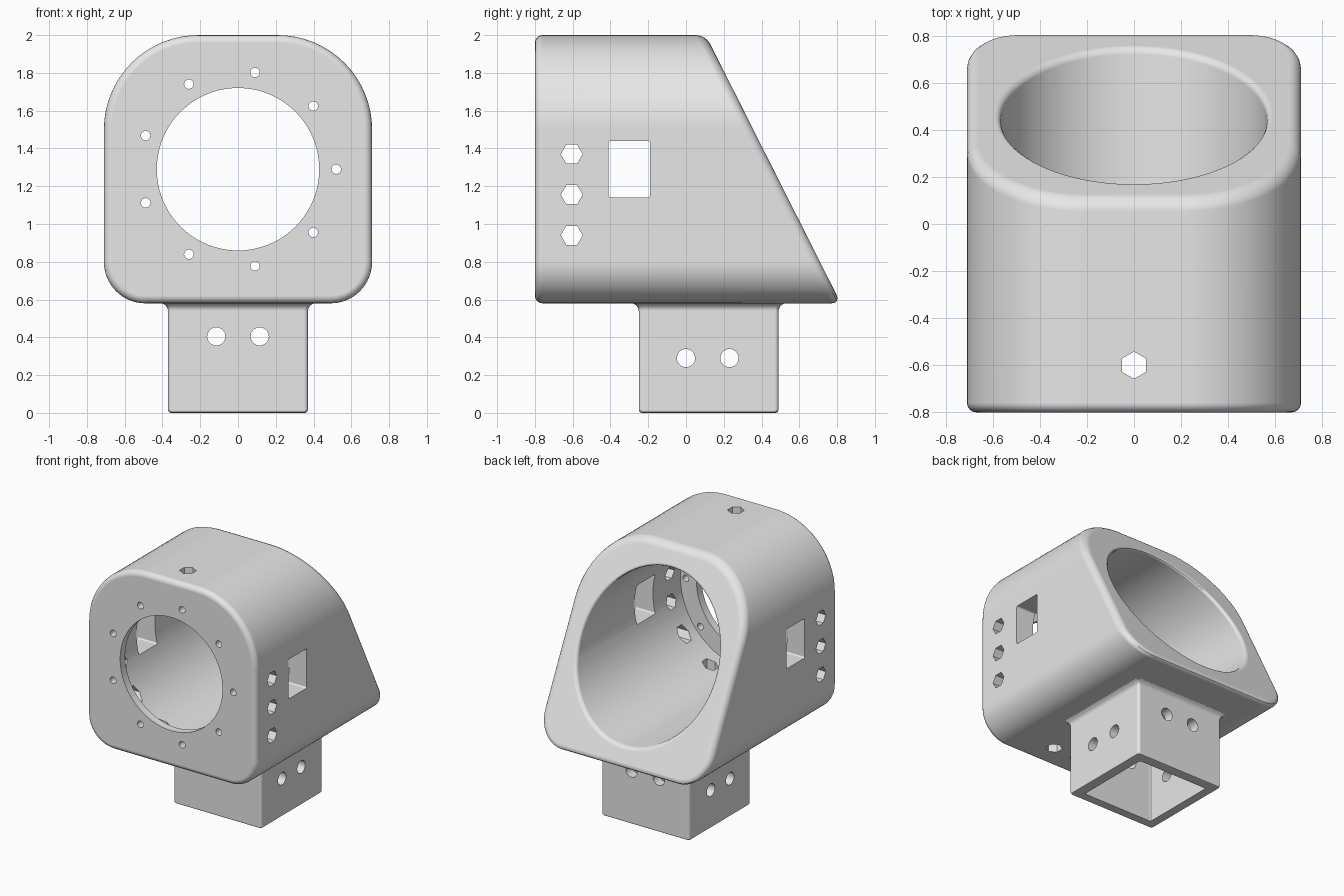
import bpy, bmesh
from math import sin, cos, pi, radians, hypot

if "Cube" in bpy.data.objects:
    bpy.data.objects.remove(bpy.data.objects["Cube"], do_unlink=True)

grey = bpy.data.materials.new("plain_grey")
grey.use_nodes = True
grey.diffuse_color = (0.8, 0.8, 0.8, 1)
grey.node_tree.nodes["Principled BSDF"].inputs["Base Color"].default_value = (0.8, 0.8, 0.8, 1)

BORE_Z, BORE_R = 1.29, 0.565


def slant(u, v):
    """Depth of the sloping rear face at height v."""
    return 0.82 - (v - 0.58) * 0.504


def circle(cu, cv, r, n=24, start=0.0):
    return [(cu + r * cos(start + 2 * pi * i / n), cv + r * sin(start + 2 * pi * i / n))
            for i in range(n)]


def rounded_rect(u0, u1, v0, v1, low, high, n=6):
    corners = [(u1 - high, v1 - high, high), (u0 + high, v1 - high, high),
               (u0 + low, v0 + low, low), (u1 - low, v0 + low, low)]
    return [(cu + r * cos(pi / 2 * (k + i / n)), cv + r * sin(pi / 2 * (k + i / n)))
            for k, (cu, cv, r) in enumerate(corners) for i in range(n + 1)]


def loft(name, axis, rings):
    """Skin closed rings, each a loop and its position (or function) on the axis."""
    place = {"X": lambda u, v, w: (w, u, v),
             "Y": lambda u, v, w: (u, w, v),
             "Z": lambda u, v, w: (u, v, w)}[axis]
    bm = bmesh.new()
    rows = [[bm.verts.new(place(u, v, w(u, v) if callable(w) else w)) for u, v in loop]
            for loop, w in rings]
    for a, b in zip(rows, rows[1:]):
        for i in range(len(a)):
            j = (i + 1) % len(a)
            bm.faces.new((a[i], a[j], b[j], b[i]))
    bm.faces.new(rows[0])
    bm.faces.new(rows[-1])
    bmesh.ops.recalc_face_normals(bm, faces=bm.faces[:])
    mesh = bpy.data.meshes.new(name)
    bm.to_mesh(mesh)
    bm.free()
    mesh.materials.append(grey)
    obj = bpy.data.objects.new(name, mesh)
    bpy.context.collection.objects.link(obj)
    return obj


def prism(axis, loop, start, end):
    return loft("cutter", axis, [(loop, start), (loop, end)])


def activate(obj):
    bpy.ops.object.select_all(action="DESELECT")
    obj.select_set(True)
    bpy.context.view_layer.objects.active = obj


def combine(target, other, operation="DIFFERENCE"):
    activate(target)
    mod = target.modifiers.new("combine", "BOOLEAN")
    mod.object, mod.operation, mod.solver = other, operation, "EXACT"
    bpy.ops.object.modifier_apply(modifier=mod.name)
    bpy.data.objects.remove(other, do_unlink=True)


def round_edges(obj, test, offset):
    bm = bmesh.new()
    bm.from_mesh(obj.data)
    edges = [e for e in bm.edges if all(test(v.co) for v in e.verts)
             and e.calc_face_angle(0) > 0.3]
    bmesh.ops.bevel(bm, geom=edges, offset=offset, offset_type="OFFSET", segments=4,
                    profile=0.5, affect="EDGES", clamp_overlap=False)
    bm.to_mesh(obj.data)
    bm.free()


def on_slant(co):
    return abs(co.y - slant(co.x, co.z)) < 0.002


# Housing shell with a sloping rear face
outline = rounded_rect(-0.71, 0.71, 0.58, 2.0, 0.22, 0.5, 16)
housing = loft("bracket_housing", "Y", [(outline, -0.8), (outline, slant)])
round_edges(housing, lambda co: co.y < -0.79, 0.04)
round_edges(housing, on_slant, 0.05)

# Main bore, its softened rear rim, and the narrower front opening
combine(housing, prism("Y", circle(0, BORE_Z, BORE_R, 96), -0.74, 1.2))
round_edges(housing, lambda co: on_slant(co)
            and abs(hypot(co.x, co.z - BORE_Z) - BORE_R) < 0.004, 0.025)
combine(housing, prism("Y", circle(0, BORE_Z, 0.43, 96), -1, -0.5))

# Square socket post with a flared joint
post_rings = []
for grow, z in [(-0.015, 0), (-0.005, 0.004), (0, 0.015), (0, 0.54), (0.004, 0.555),
                (0.012, 0.568), (0.03, 0.58), (0.03, 0.62)]:
    h = 0.37 + grow
    post_rings.append((rounded_rect(-h, h, 0.12 - h, 0.12 + h, 0.02, 0.02), z))
combine(housing, loft("post", "Z", post_rings), "UNION")
combine(housing, prism("Z", rounded_rect(-0.295, 0.295, -0.175, 0.415, 0.01, 0.01, 3), -0.1, 0.585))

# Ring of screw holes in the front wall
for i in range(9):
    a = radians(40 * i)
    combine(housing, prism("Y", circle(0.52 * cos(a), BORE_Z + 0.52 * sin(a), 0.025, 20), -1, -0.6))

# Hexagonal holes through the sides, top and floor
for z in (0.94, 1.155, 1.37):
    combine(housing, prism("X", circle(-0.605, z, 0.058, 6), -1, 1))
for x in (-0.215, 0, 0.215):
    top = 2.2 if x == 0 else 1.1
    combine(housing, prism("Z", circle(x, -0.6, 0.058, 6, pi / 2), 0.4, top))

# Side windows
combine(housing, prism("X", rounded_rect(-0.41, -0.19, 1.14, 1.44, 0.012, 0.012, 4), -1, 1))

# Pin holes through the post
for x in (-0.115, 0.115):
    combine(housing, prism("Y", circle(x, 0.405, 0.048, 32), -1, 1))
for y in (0, 0.23):
    combine(housing, prism("X", circle(y, 0.29, 0.048, 32), -1, 1))

# Smooth shading with crisp cut edges
activate(housing)
bpy.ops.object.shade_smooth_by_angle(angle=radians(30))
weighted = housing.modifiers.new("weighted_normals", "WEIGHTED_NORMAL")
weighted.keep_sharp = True
weighted.weight = 100
